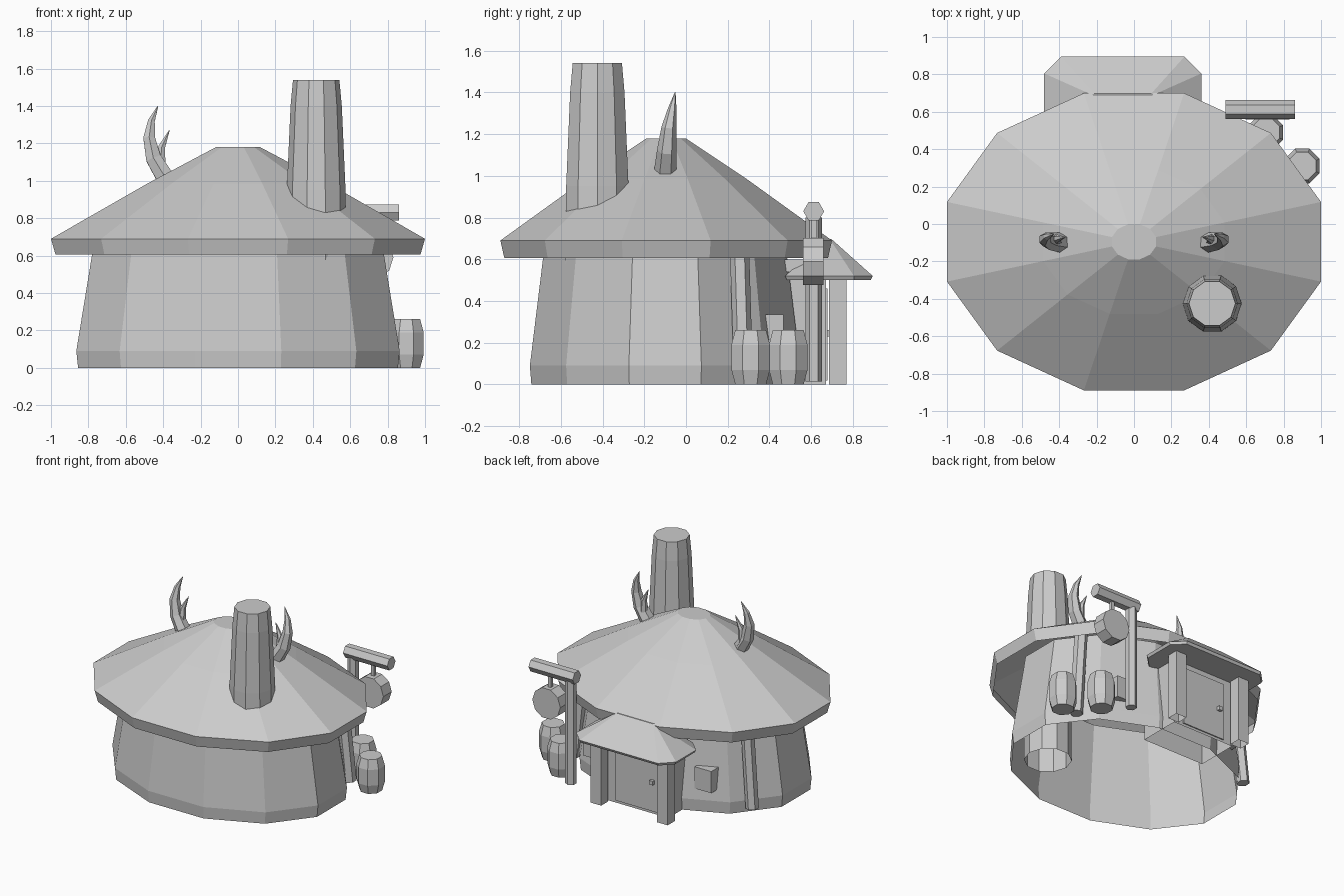
import bpy, bmesh
from math import cos, sin, pi
from mathutils import Vector, Matrix

cube = bpy.data.objects.get("Cube")
if cube:
    bpy.data.objects.remove(cube, do_unlink=True)

# One plain grey for every part
grey = bpy.data.materials.new("light_grey")
grey.use_nodes = True
grey.diffuse_color = (0.6, 0.6, 0.6, 1)
grey.node_tree.nodes["Principled BSDF"].inputs["Base Color"].default_value = grey.diffuse_color


def finish(name, bm):
    bmesh.ops.recalc_face_normals(bm, faces=bm.faces)
    mesh = bpy.data.meshes.new(name)
    bm.to_mesh(mesh)
    bm.free()
    mesh.materials.append(grey)
    obj = bpy.data.objects.new(name, mesh)
    bpy.context.collection.objects.link(obj)
    return obj


def loft(name, rings, cap_start=True, cap_end=True):
    """Skin a list of equally sized rings of points."""
    bm = bmesh.new()
    rows = [[bm.verts.new(p) for p in ring] for ring in rings]
    n = len(rows[0])
    for a, b in zip(rows, rows[1:]):
        for i in range(n):
            j = (i + 1) % n
            bm.faces.new((a[i], a[j], b[j], b[i]))
    if cap_start:
        bm.faces.new(rows[0][::-1])
    if cap_end:
        bm.faces.new(rows[-1])
    return finish(name, bm)


def ring(x, y, z, rx, ry, sides, phase=0.5):
    turns = [2 * pi * (i + phase) / sides for i in range(sides)]
    return [Vector((x + rx * cos(t), y + ry * sin(t), z)) for t in turns]


def turned(name, x, y, profile, sides, phase=0.5, squash=1, **caps):
    """Upright faceted shape from (radius, height) pairs."""
    return loft(name, [ring(x, y, z, r, r * squash, sides, phase) for r, z in profile], **caps)


def tube(name, points, radii, sides=6, phase=0.5):
    """Tapering faceted tube along a path."""
    pts = [Vector(p) for p in points]
    rings = []
    for i, p in enumerate(pts):
        d = pts[min(i + 1, len(pts) - 1)] - pts[max(i - 1, 0)]
        rot = Vector((0, 0, 1)).rotation_difference(d)
        rings.append([p + rot @ v for v in ring(0, 0, 0, radii[i], radii[i], sides, phase)])
    return loft(name, rings)


def box(name, low, high, open_base=False):
    lo, hi = Vector(low), Vector(high)
    corners = ((lo.x, lo.y), (hi.x, lo.y), (hi.x, hi.y), (lo.x, hi.y))
    rings = [[Vector((x, y, z)) for x, y in corners] for z in (lo.z, hi.z)]
    return loft(name, rings, cap_start=not open_base)


# Oval twelve-sided hut and hollow roof, open underneath
turned("wall", 0, -0.1, [(0.885, 0), (0.895, 0.09), (0.807, 0.61), (0.79, 0.72)], 12,
       squash=0.75, cap_start=False, cap_end=False)
turned("roof", 0, -0.095, [(1.01, 0.605), (1.035, 0.69), (0.502, 0.985), (0.122, 1.18)], 12,
       squash=0.795, cap_start=False)

# Chimney running down inside the hut
turned("chimney", 0.418, -0.425, [(0.165, 0.1), (0.157, 0.95), (0.137, 1.4), (0.124, 1.54)], 10,
       phase=0, cap_start=False)

# Paired horns, leaning timbers and window boxes
for side, s in (("left", 1), ("right", -1)):
    tube("large_horn_" + side,
         [(s * 0.385, -0.1, 1.01), (s * 0.452, -0.092, 1.12), (s * 0.475, -0.082, 1.23),
          (s * 0.463, -0.066, 1.32), (s * 0.428, -0.052, 1.4)],
         [0.055, 0.047, 0.036, 0.021, 0.002])
    tube("small_horn_" + side,
         [(s * 0.365, -0.09, 1.01), (s * 0.415, -0.085, 1.09), (s * 0.408, -0.078, 1.18),
          (s * 0.367, -0.07, 1.27)],
         [0.036, 0.032, 0.021, 0.002])
    tube("timber_" + side, [(s * 0.75, 0.275, 0.04), (s * 0.69, 0.255, 0.7)], [0.046, 0.046])
    box("window_box_" + side, (s * 0.47 - 0.07, 0.32, 0.17), (s * 0.47 + 0.07, 0.468, 0.335))

# Porch roof: chamfered base rising to a short ridge
px, py = -0.06, 0.685


def chamfered(z, hx, hy, c):
    corner = [(hx, hy - c), (hx - c, hy)]
    quarter = corner + [(-x, y) for x, y in corner[::-1]]
    return [Vector((px + x, py + y, z)) for x, y in quarter + [(-x, -y) for x, y in quarter]]


loft("porch_roof", [chamfered(0.5, 0.41, 0.2, 0.08), chamfered(0.52, 0.42, 0.21, 0.09),
                    chamfered(0.697, 0.16, 0.012, 0.008)])

# Entrance, door and porch posts
box("entrance", (-0.32, 0.35, 0), (0.2, 0.67, 0.51), open_base=True)
box("door", (-0.24, 0.66, 0.02), (0.12, 0.678, 0.46))
box("door_knob", (-0.21, 0.67, 0.23), (-0.18, 0.7, 0.26))
for side, x in (("left", 0.22), ("right", -0.34)):
    box("porch_post_" + side, (x - 0.045, 0.685, 0), (x + 0.045, 0.77, 0.53), open_base=True)
box("porch_beam", (-0.36, 0.44, 0.54), (0.24, 0.7, 0.6))

# Hanging sign on a post
tube("sign_post", [(0.54, 0.612, 0.015), (0.54, 0.612, 0.8)], [0.04, 0.04])
tube("sign_beam", [(0.49, 0.612, 0.83), (0.862, 0.612, 0.83)], [0.05, 0.05])
box("sign_hanger", (0.7, 0.6, 0.68), (0.725, 0.625, 0.8))
tube("sign_disc", [(0.713, 0.56, 0.59), (0.713, 0.66, 0.59)], [0.118, 0.118], 10, phase=0)

# Barrels beside the wall
for name, x, y in (("front_barrel", 0.9, 0.31), ("back_barrel", 0.705, 0.49)):
    turned(name, x, y, [(0.08, 0), (0.1, 0.07), (0.1, 0.19), (0.08, 0.26)], 8)
